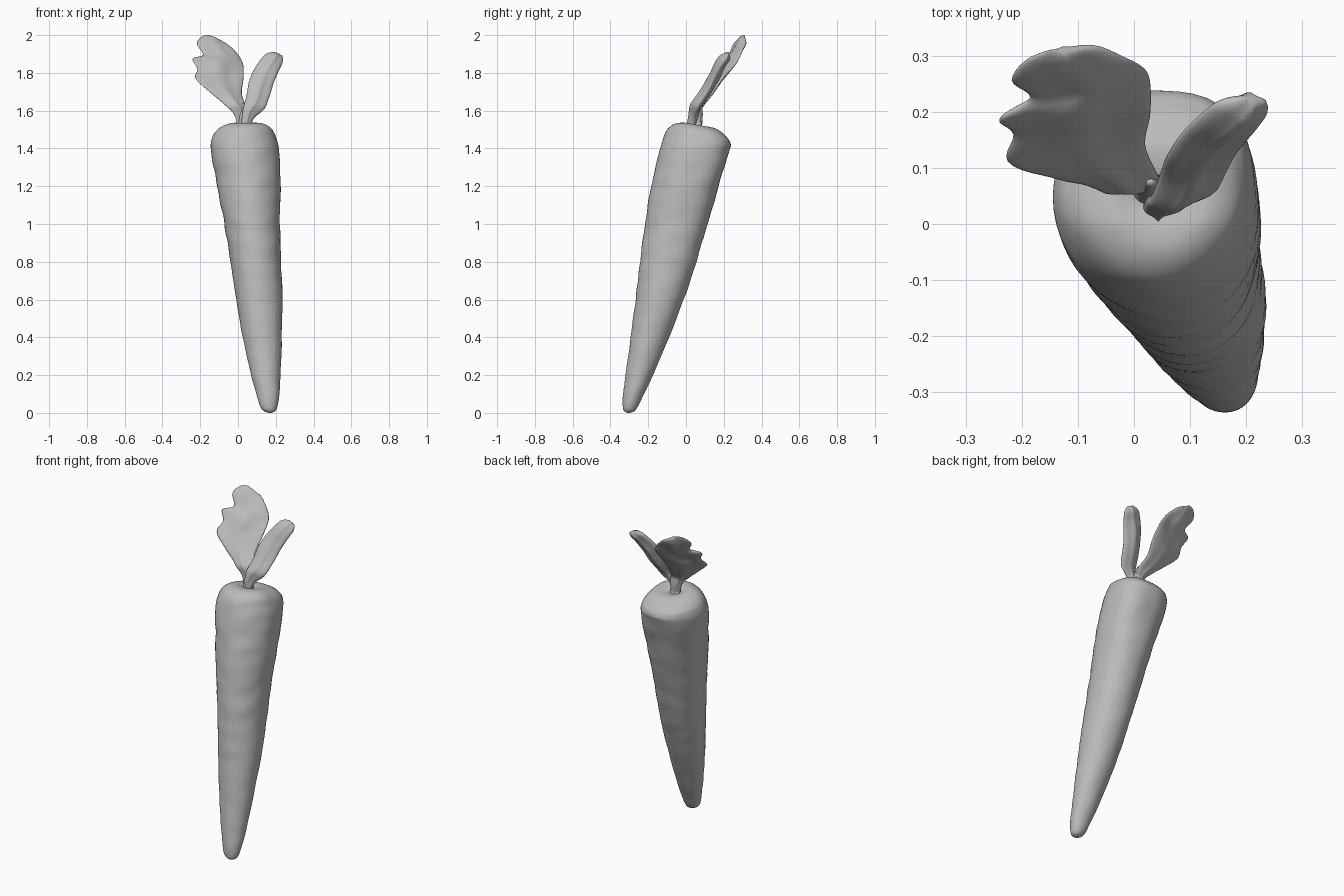
import bpy, bmesh, math
from mathutils import Vector, noise

if "Cube" in bpy.data.objects:
    bpy.data.objects.remove(bpy.data.objects["Cube"])

grey = bpy.data.materials.new("plain grey")
grey.use_nodes = True
colour = (0.5, 0.5, 0.5, 1)
grey.diffuse_color = colour
grey.node_tree.nodes["Principled BSDF"].inputs["Base Color"].default_value = colour


def smooth_rows(rows, steps):
    """Resample rows of numbers along a Catmull-Rom curve."""
    out = []
    last = len(rows) - 1
    for i in range(last):
        quad = [rows[max(i - 1, 0)], rows[i], rows[i + 1], rows[min(i + 2, last)]]
        for k in range(steps):
            t = k / steps
            out.append([b + t / 2 * (c - a + t * (2 * a - 5 * b + 4 * c - d + t * (3 * (b - c) + d - a)))
                        for a, b, c, d in zip(*quad)])
    return out + [list(rows[-1])]


def loft(name, rows, sides, point):
    """Skin rings of points, closing both ends."""
    bm = bmesh.new()
    rings = []
    for i, row in enumerate(rows):
        u = i / (len(rows) - 1)
        rings.append([bm.verts.new(point(row, u, math.tau * k / sides)) for k in range(sides)])
    for low, high in zip(rings, rings[1:]):
        for k in range(sides):
            j = (k + 1) % sides
            bm.faces.new((low[k], low[j], high[j], high[k]))
    bm.faces.new(rings[0])
    bm.faces.new(rings[-1])
    bmesh.ops.recalc_face_normals(bm, faces=bm.faces)
    mesh = bpy.data.meshes.new(name)
    bm.to_mesh(mesh)
    bm.free()
    mesh.materials.append(grey)
    mesh.shade_smooth()
    obj = bpy.data.objects.new(name, mesh)
    bpy.context.collection.objects.link(obj)


# Root: height, then x and y extents of each section
root_rows = [
    (0.0, 0.165, 0.175, -0.308, -0.298),
    (0.008, 0.14, 0.195, -0.326, -0.275),
    (0.03, 0.12, 0.208, -0.335, -0.257),
    (0.08, 0.103, 0.217, -0.335, -0.232),
    (0.2, 0.07, 0.225, -0.32, -0.175),
    (0.4, 0.025, 0.232, -0.293, -0.09),
    (0.6, -0.01, 0.235, -0.267, -0.012),
    (0.8, -0.04, 0.228, -0.243, 0.055),
    (1.0, -0.072, 0.222, -0.217, 0.115),
    (1.2, -0.11, 0.225, -0.183, 0.172),
    (1.38, -0.143, 0.218, -0.143, 0.228),
    (1.46, -0.137, 0.203, -0.118, 0.231),
    (1.51, -0.105, 0.18, -0.09, 0.205),
    (1.535, -0.05, 0.135, -0.045, 0.15),
    (1.53, -0.01, 0.08, 0.015, 0.1),
    (1.515, 0.02, 0.045, 0.045, 0.07),
]


def root_point(row, u, angle):
    z, x0, x1, y0, y1 = row
    c, s = math.cos(angle), math.sin(angle)
    # shallow bands around the skin, and a fuller back left corner
    radius = 1 + 0.03 * noise.noise(Vector((c * 1.2, s * 1.2, z * 13)))
    if c > 0 and s > 0:
        radius += 0.055 * z * z * math.sin(2 * angle) ** 2
    x = (x0 + x1) / 2 + (x1 - x0) / 2 * c * radius
    y = (y0 + y1) / 2 + (y1 - y0) / 2 * s * radius
    # crown sloping down to the back
    slope = 0.18 * max(0, min(1, (z - 1.4) * 10))
    return x, y, z - slope * max(0, y)


loft("carrot_root", smooth_rows(root_rows, 8), 48, root_point)


def leaf(name, rows, depth, rise, skew, pivot):
    """Cushioned leaf between left and right edge points, lying on a sloped plane."""
    normal = Vector((-skew, 1, -rise)).normalized()

    def point(row, u, angle):
        xl, zl, xr, zr = row
        t = (1 + math.cos(angle)) / 2
        x, z = xl + (xr - xl) * t, zl + (zr - zl) * t
        # leaning back above an upright foot
        y = 0.05 + rise * max(0, z - 1.62) + 0.2 * min(0, z - 1.62) + skew * (x - pivot)
        y += 0.015 * min(1, 4 * u) * noise.noise(Vector((x * 9, 0, z * 9)))
        thick = depth * min(1, 6 * (1 - u) + 0.02) ** 0.5
        vein = 1 + 0.5 * math.exp(-((t - 0.5) * 9) ** 2)
        return Vector((x, y, z)) + normal * thick * vein * math.sin(angle)

    loft(name, smooth_rows(rows, 5), 28, point)


# Broad lobed leaf
leaf("broad_leaf", [
    (0.0, 1.5, 0.05, 1.5),
    (-0.02, 1.58, 0.05, 1.58),
    (-0.085, 1.645, 0.04, 1.63),
    (-0.15, 1.70, 0.02, 1.69),
    (-0.225, 1.77, 0.028, 1.76),
    (-0.215, 1.82, 0.03, 1.8),
    (-0.24, 1.875, 0.028, 1.84),
    (-0.185, 1.895, 0.018, 1.87),
    (-0.218, 1.955, -0.01, 1.91),
    (-0.19, 1.993, -0.055, 1.95),
    (-0.15, 2.0, -0.1, 1.975),
], 0.014, 0.76, 0.35, -0.08)

# Narrow leaf
leaf("narrow_leaf", [
    (0.015, 1.5, 0.06, 1.5),
    (0.025, 1.6, 0.085, 1.56),
    (0.045, 1.68, 0.14, 1.61),
    (0.06, 1.76, 0.168, 1.68),
    (0.092, 1.83, 0.19, 1.75),
    (0.132, 1.885, 0.218, 1.815),
    (0.16, 1.905, 0.238, 1.86),
    (0.195, 1.91, 0.235, 1.89),
], 0.02, 0.55, 0.1, 0.03)

# Short stem joining both leaves to the crown
loft("leaf_stem", smooth_rows([(1.49, 0.045), (1.53, 0.028), (1.58, 0.024), (1.64, 0.006)], 4), 16,
     lambda row, u, a: (0.03 + row[1] * math.cos(a),
                        0.055 + 0.02 * u + row[1] * 0.8 * math.sin(a), row[0]))
